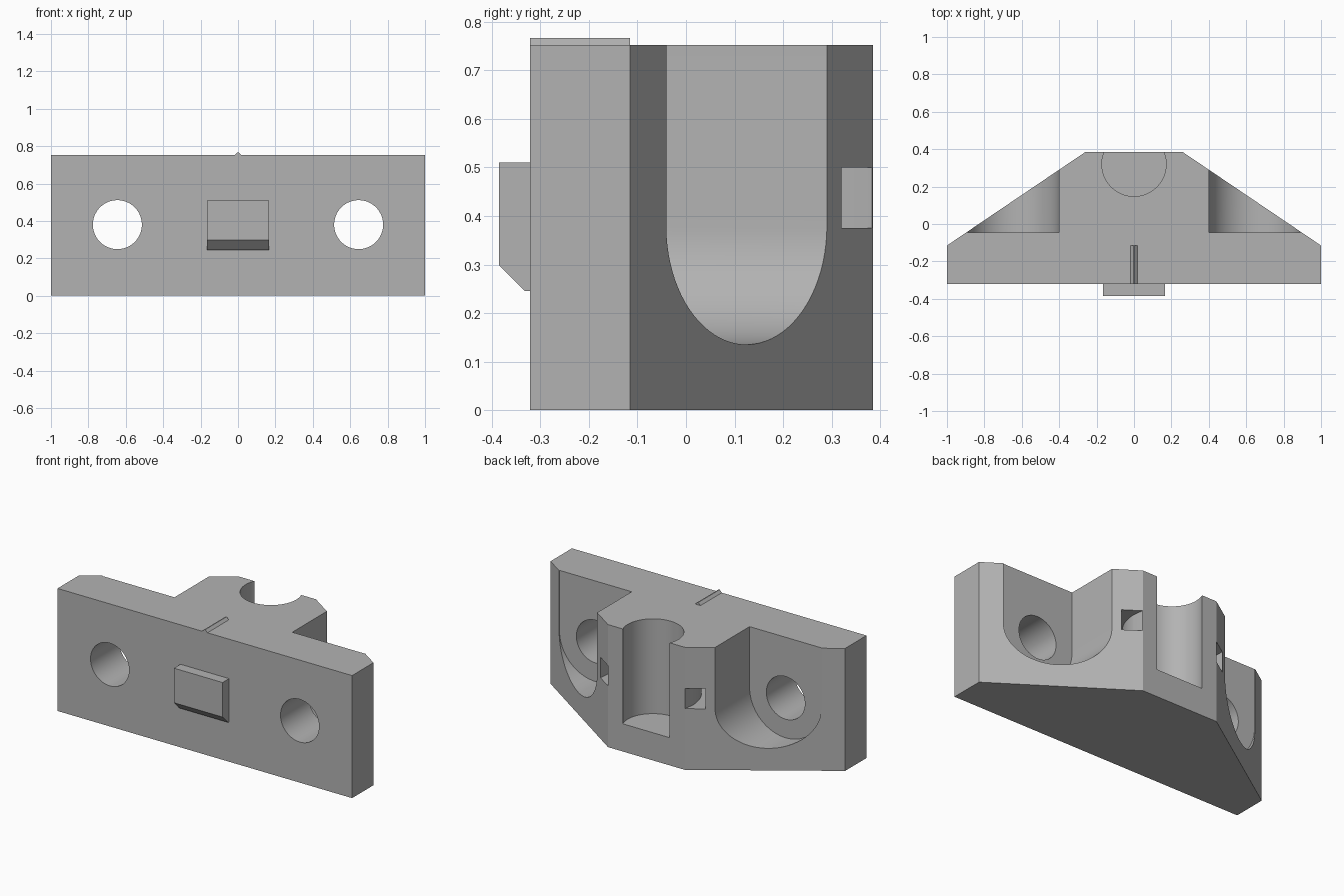
import bpy, bmesh
from math import cos, sin, pi, radians
from mathutils import Vector

if "Cube" in bpy.data.objects:
    bpy.data.objects.remove(bpy.data.objects["Cube"], do_unlink=True)

grey = bpy.data.materials.new("plain grey")
grey.use_nodes = True
grey.diffuse_color = (0.45, 0.45, 0.45, 1)
grey.node_tree.nodes["Principled BSDF"].inputs["Base Color"].default_value = (0.45, 0.45, 0.45, 1)


def prism(name, points, axis, start, end):
    """Extrude a 2D outline along axis; the outline uses the other two axes in order."""
    bm = bmesh.new()

    def place(p, d):
        c = list(p)
        c.insert("xyz".index(axis), d)
        return bm.verts.new(Vector(c))

    low = [place(p, start) for p in points]
    high = [place(p, end) for p in points]
    bm.faces.new(low)
    bm.faces.new(high[::-1])
    n = len(points)
    for i in range(n):
        j = (i + 1) % n
        bm.faces.new((low[i], high[i], high[j], low[j]))
    bmesh.ops.recalc_face_normals(bm, faces=bm.faces)
    mesh = bpy.data.meshes.new(name)
    bm.to_mesh(mesh)
    bm.free()
    mesh.materials.append(grey)
    obj = bpy.data.objects.new(name, mesh)
    bpy.context.collection.objects.link(obj)
    return obj


def arc(cx, cy, r, a0=0, a1=2 * pi, n=64):
    full = abs(a1 - a0 - 2 * pi) < 1e-6
    return [(cx + r * cos(a0 + (a1 - a0) * i / n), cy + r * sin(a0 + (a1 - a0) * i / n))
            for i in range(n if full else n + 1)]


def cut(target, cutter):
    cutter.hide_render = True
    mod = target.modifiers.new("cut", "BOOLEAN")
    mod.operation = "DIFFERENCE"
    mod.solver = "EXACT"
    mod.object = cutter
    bpy.context.view_layer.objects.active = target
    bpy.ops.object.modifier_apply(modifier=mod.name)
    bpy.data.objects.remove(cutter, do_unlink=True)


# Main block with sloped shoulders
half = [(1, -0.322), (1, -0.115), (0.26, 0.385)]
body = prism("mount_body", half + [(-x, y) for x, y in reversed(half)], "z", 0, 0.752)

# Screw pockets and through holes on both sides
for s in (-1, 1):
    cx, cz, r = s * 0.645, 0.38, 0.245
    outline = [(cx + r, 1)] + arc(cx, cz, r, 0, -pi, 40) + [(cx - r, 1)]
    cut(body, prism("pocket_cutter", outline, "y", -0.045, 0.6))
    cut(body, prism("hole_cutter", arc(cx, cz, 0.131), "y", -0.6, 0.6))

# Curved tie channel around the rod socket
rear = 0.32
outer = arc(0, rear, 0.356, -pi, 0, 64)
inner = arc(0, rear, 0.27, 0, -pi, 64)
ends = 0.385
channel = ([(-0.37, ends)] + outer + [(0.37, ends), (0.262, ends)] + inner + [(-0.262, ends)])
cut(body, prism("channel_cutter", channel, "z", 0.375, 0.5))

# Rod socket open to the back
cut(body, prism("socket_cutter", arc(0, rear, 0.172, n=96), "z", 0.17, 1))

# Chamfered key on the front
key = [(-0.31, 0.245), (-0.332, 0.245), (-0.385, 0.298), (-0.385, 0.51), (-0.31, 0.51)]
prism("front_key", key, "x", -0.165, 0.165)

# Centre marker ridge on top
prism("top_ridge", [(-0.022, 0.748), (0.022, 0.748), (0.003, 0.767), (-0.003, 0.767)],
      "y", -0.322, -0.115)

# Smooth curved walls, keep edges crisp
bpy.ops.object.select_all(action="DESELECT")
body.select_set(True)
bpy.context.view_layer.objects.active = body
bpy.ops.object.shade_smooth_by_angle(angle=radians(25))
